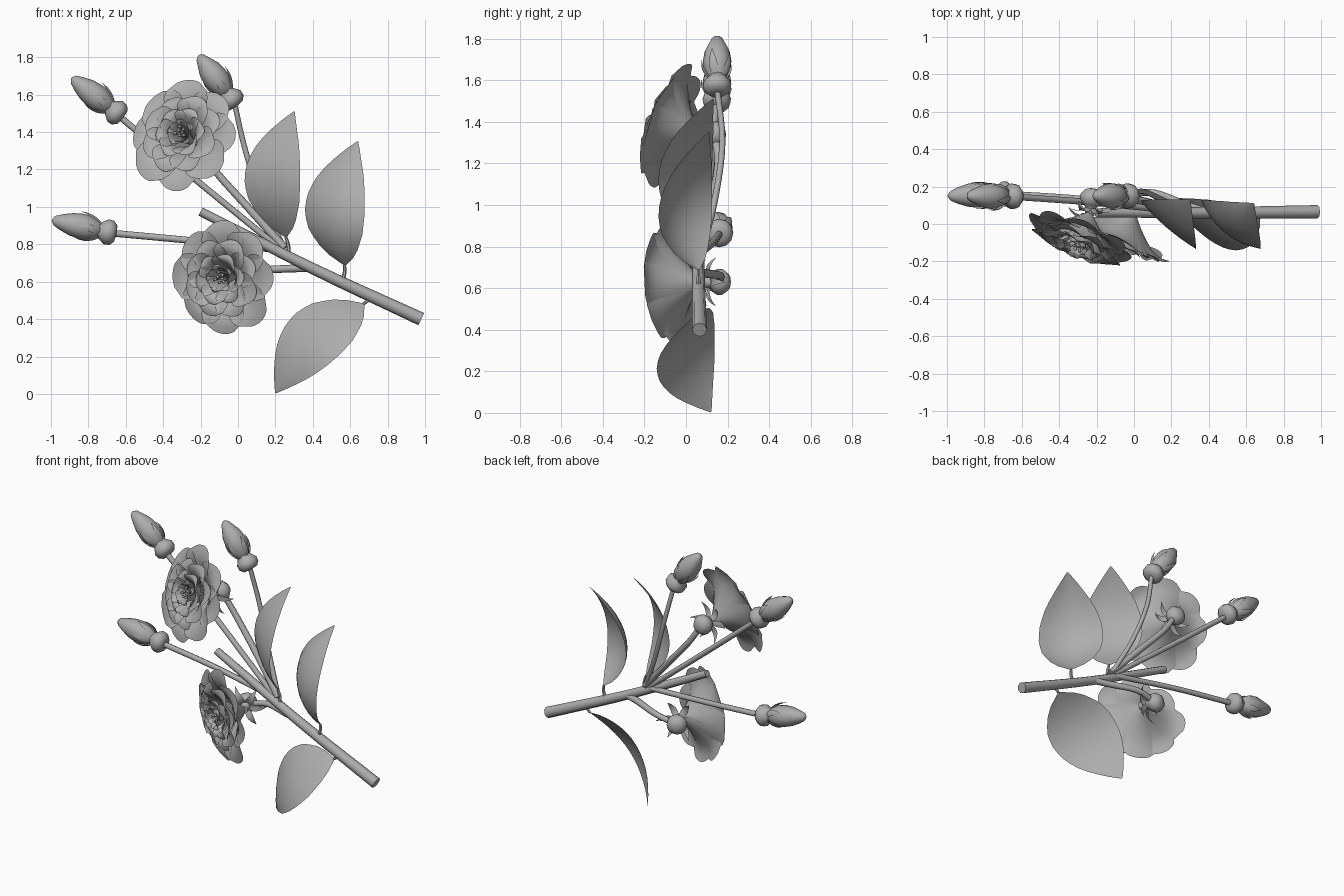
import bpy, math, random
from mathutils import Vector, Matrix

if "Cube" in bpy.data.objects:
    bpy.data.objects.remove(bpy.data.objects["Cube"])

random.seed(4)
GREY = bpy.data.materials.new("plain grey")
GREY.diffuse_color = (0.42, 0.42, 0.42, 1)
GREY.use_nodes = True
GREY.node_tree.nodes["Principled BSDF"].inputs["Base Color"].default_value = GREY.diffuse_color


def lerp_table(table, t):
    for (a, va), (b, vb) in zip(table, table[1:]):
        if t <= b:
            return va + (vb - va) * (t - a) / (b - a)
    return table[-1][1]


def bezier(a, c, b, t):
    return a * (1 - t) ** 2 + c * 2 * t * (1 - t) + b * t * t


def frame(origin, axis):
    return Matrix.Translation(Vector(origin)) @ Vector(axis).to_track_quat('Z', 'Y').to_matrix().to_4x4()


def build(name, patches, matrix=None, angle=50):
    """One mesh from patches; each patch is (rows of points, closed around)."""
    verts, faces = [], []
    for rows, closed in patches:
        base, n = len(verts), len(rows[0])
        verts += [p for row in rows for p in row]
        for i in range(len(rows) - 1):
            for j in range(n if closed else n - 1):
                k = (j + 1) % n
                faces.append([base + i * n + j, base + i * n + k,
                              base + (i + 1) * n + k, base + (i + 1) * n + j])
        if closed:
            faces.append([base + j for j in reversed(range(n))])
            faces.append([base + (len(rows) - 1) * n + j for j in range(n)])
    mesh = bpy.data.meshes.new(name)
    mesh.from_pydata(verts, [], faces)
    if matrix:
        mesh.transform(matrix)
    mesh.materials.append(GREY)
    ob = bpy.data.objects.new(name, mesh)
    bpy.context.collection.objects.link(ob)
    bpy.context.view_layer.objects.active = ob
    ob.select_set(True)
    bpy.ops.object.shade_smooth_by_angle(angle=math.radians(angle))
    ob.select_set(False)
    return ob


def tube(pts, r0, r1, sides=8, steps=4):
    """Round rod along a smooth path through the points."""
    p = [Vector(q) for q in pts]
    p = [2 * p[0] - p[1]] + p + [2 * p[-1] - p[-2]]
    path = []
    for i in range(1, len(p) - 2):
        a, b, c, d = p[i - 1:i + 3]
        for k in range(steps):
            t = k / steps
            path.append(0.5 * (2 * b + (c - a) * t + (2 * a - 5 * b + 4 * c - d) * t * t
                               + (3 * b - a - 3 * c + d) * t ** 3))
    path.append(p[-2])
    rows = []
    for i, q in enumerate(path):
        d = (path[min(i + 1, len(path) - 1)] - path[max(i - 1, 0)]).normalized()
        u = d.cross(Vector((0, 1, 0.01))).normalized()
        v = d.cross(u)
        r = r0 + (r1 - r0) * i / (len(path) - 1)
        rows.append([q + r * (u * math.cos(2 * math.pi * j / sides) + v * math.sin(2 * math.pi * j / sides))
                     for j in range(sides)])
    return rows, True


def lathe(profile, sides=12):
    return [[Vector((r * math.cos(2 * math.pi * j / sides), r * math.sin(2 * math.pi * j / sides), z))
             for j in range(sides)] for r, z in profile], True


PETAL = [(0, .1), (.3, .48), (.6, .9), (.8, 1), (.92, .86), (1, .5)]
SEPAL = [(0, .6), (.3, 1), (.6, .8), (1, .03)]


def blade(p0, p1, p2, width, phi, cup, outline, nu=8, nv=6, roll=0):
    """Curved petal or sepal; p0..p2 are (radius, height) control points."""
    p0, p1, p2 = Vector(p0), Vector(p1), Vector(p2)
    rot = Matrix.Rotation(phi, 3, 'Z')
    rows = []
    for i in range(nu + 1):
        t = i / nu
        r, z = bezier(p0, p1, p2, t)
        z -= roll * max(0, (t - .6) / .4) ** 2
        w = lerp_table(outline, t)
        rows.append([rot @ Vector((r - cup * w * s * s, width * w * s, z + 0.5 * cup * w * s * s))
                     for s in (-1 + 2 * j / nv for j in range(nv + 1))])
    return rows, False


# Main branch and side stems
build("main_branch", [tube([(.98, .065, .40), (.4, .06, .67), (-.20, .06, .975)], .036, .024)])
stems = {
    "upper_left_bud_stem": ([(.22, .07, .78), (-.22, .115, 1.14), (-.63, .145, 1.48)], .017, .017),
    "top_bud_stem": ([(.24, .08, .79), (.13, .14, 1.03), (.04, .175, 1.30), (-.02, .15, 1.56)], .016, .014),
    "left_bud_stem": ([(.22, .07, .77), (-.25, .13, .82), (-.68, .16, .86)], .018, .018),
    "upper_flower_stem": ([(.25, .07, .78), (.06, .12, .99), (-.12, .155, 1.19), (-.22, .14, 1.34)], .022, .018),
    "lower_flower_stem": ([(.40, .06, .675), (.28, .10, .67), (.11, .165, .66), (-.03, .16, .63)], .022, .018),
}
for name, (pts, r0, r1) in stems.items():
    build(name, [tube(pts, r0, r1)])


# Buds: rounded base, pointed closed bud, hugging sepals
def bud(name, base, tip):
    base, tip = Vector(base), Vector(tip)
    m = frame(base, tip - base)
    k = (tip - base).length
    build(name + "_base", [lathe([(.016, -.045), (.045, -.042), (.066, -.02), (.068, .01),
                                  (.052, .032), (.04, .05), (.036, .07)])], m)
    build(name + "_petals", [lathe([(.036, .045), (.054, .075), (.067, .115), (.068, .15), (.061, .2),
                                    (.044, k - .055), (.026, k - .015), (.006, k)])], m)
    sepals = [blade((.04, .04), (.09, .09), (.072 + .01 * (i % 2), .165), .022,
                    i * math.tau / 5, .008, SEPAL, 6, 2) for i in range(5)]
    build(name + "_sepals", sepals, m)


bud("upper_left_bud", (-.65, .148, 1.505), (-.89, .15, 1.69))
bud("top_bud", (-.035, .15, 1.575), (-.21, .15, 1.81))
bud("left_bud", (-.695, .16, .865), (-.995, .15, .93))


# Open flowers: rings of overlapping petals, stamens, rounded base and sepals
RINGS = [("outer", 8, .305, .18, .13, 0), ("second", 8, .22, .215, .1, .4),
         ("third", 6, .145, .23, .08, .1), ("inner", 5, .08, .235, .052, .5)]


def flower(name, ball, base, axis):
    m = frame(base, axis)
    for ring, n, rad, h, w, ph in RINGS:
        petals = []
        for i in range(n):
            k = random.uniform(.96, 1.03)
            petals.append(blade((.012, 0), (rad * .5, h * .85 + .012 * (i % 2)),
                                (rad * k, h * random.uniform(.97, 1.06)), w,
                                ph + i * math.tau / n + random.uniform(-.05, .05), .035, PETAL,
                                roll=.035))
        build(f"{name}_{ring}_petals", petals, m, 60)
    stamens = []
    for i in range(7):
        a, r = i * 2.4, .012 + .004 * i
        x, y, z = r * math.cos(a), r * math.sin(a), .2 + .006 * (i % 3)
        stamens.append(tube([(0, 0, .02), (x * .5, y * .5, .12), (x, y, z)], .003, .003, 5, 2))
        rows, c = lathe([(.002, -.01), (.009, -.004), (.009, .004), (.002, .01)], 6)
        stamens.append(([[p + Vector((x, y, z)) for p in row] for row in rows], c))
    build(name + "_stamens", stamens, m)
    mb = frame(ball, Vector(base) - Vector(ball))
    d = (Vector(base) - Vector(ball)).length
    build(name + "_base", [lathe([(.016, -.05), (.042, -.042), (.062, -.015), (.062, .012),
                                  (.048, .036), (.03, .05), (.024, d + .015)])], mb)
    build(name + "_sepals", [blade((.02, .05), (.085, .1), (.135, .03 + .02 * (i % 2)), .022,
                                   i * math.tau / 6, .006, SEPAL, 6, 2) for i in range(6)], mb)


flower("upper_flower", (-.225, .14, 1.34), (-.235, .06, 1.335), (-.36, -.86, .30))
flower("lower_flower", (-.045, .16, .63), (-.005, .075, .63), (-.45, -.88, -.07))

# Leaves: arched, convex towards the front left, on short stalks
LEAF = [(0, .05), (.06, .36), (.16, .68), (.3, .93), (.45, 1), (.6, .93), (.75, .72), (.9, .34), (1, .02)]


def leaf(name, a, mid, tip, half, push, stalk):
    a, mid, tip, half, push = (Vector(v) for v in (a, mid, tip, half, push))
    ctrl = 2 * mid - (a + tip) / 2
    rows = []
    for i in range(15):
        t = i / 14
        w = lerp_table(LEAF, t)
        rows.append([bezier(a, ctrl, tip, t) + half * s * w + push * (1 - s * s) * w
                     for s in (j / 4 - 1 for j in range(9))])
    build(name, [(rows, False)], None, 60)
    build(name + "_stalk", [tube([stalk, (Vector(stalk) + a) / 2 + Vector((.005, 0, 0)), a], .012, .008, 6)])


leaf("inner_leaf", (.255, .06, .84), (.185, -.002, 1.175), (.30, .13, 1.51),
     (.15, -.13, -.01), (-.012, -.012, 0), (.27, .06, .76))
leaf("middle_leaf", (.57, .06, .69), (.52, -.002, 1.01), (.64, .11, 1.35),
     (.16, -.13, -.02), (-.03, -.045, 0), (.56, .06, .61))
leaf("lower_leaf", (.67, .06, .48), (.395, .0, .29), (.20, .12, .005),
     (.12, -.14, -.11), (-.012, -.018, 0), (.73, .06, .54))
